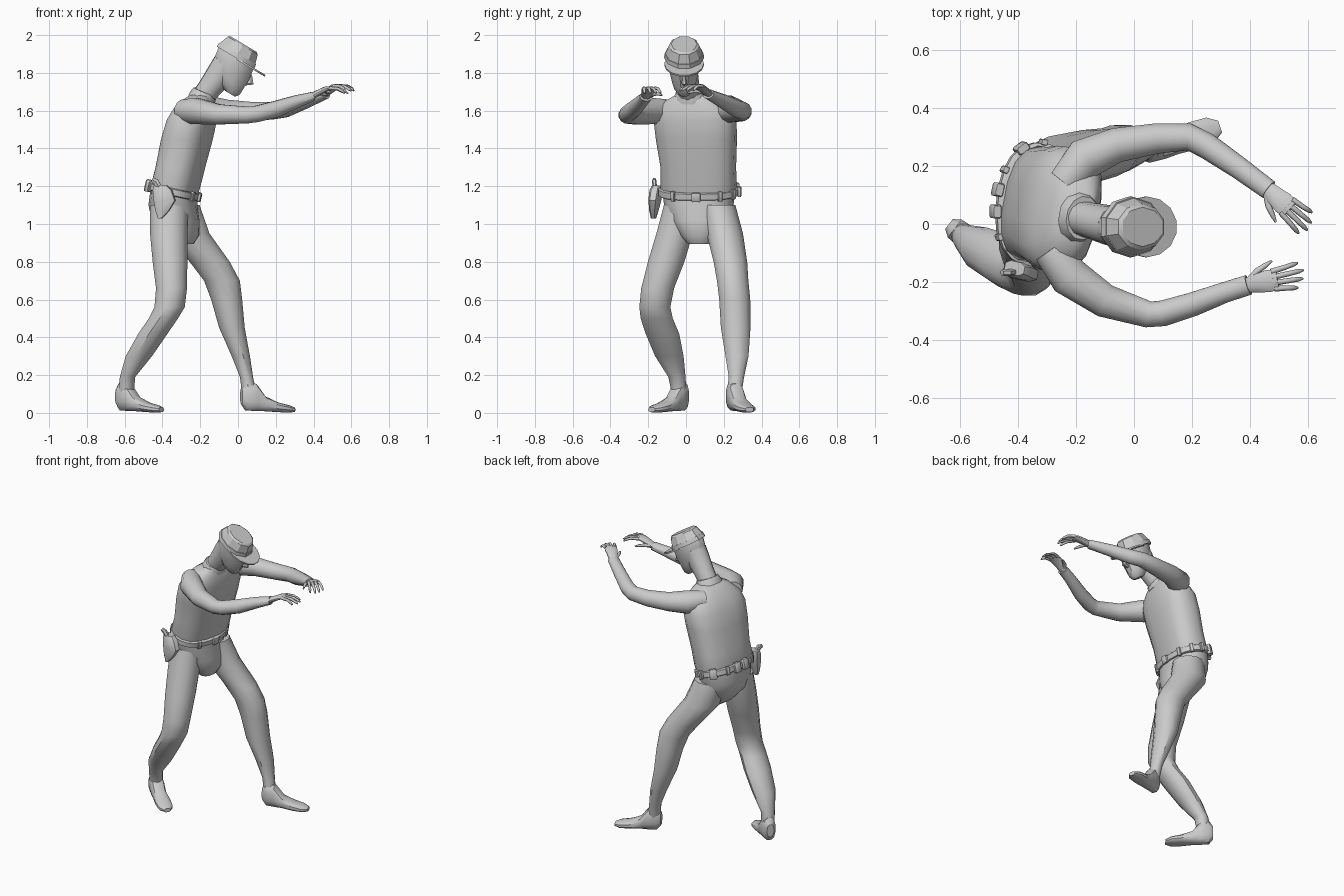
import bpy, bmesh, math
from mathutils import Vector, Matrix

Z = Vector((0, 0, 1))
X = Vector((1, 0, 0))


def loft(name, rings, n=12, p=2.0, mat=None, angle=35):
    """Skin rings of (centre, half-axis u, half-axis v) into a closed solid."""
    bm = bmesh.new()
    loops = []
    for c, u, v in rings:
        loop = []
        for i in range(n):
            t = 2 * math.pi * (i + 0.5) / n
            ct, st = math.cos(t), math.sin(t)
            cu = math.copysign(abs(ct) ** (2 / p), ct)
            sv = math.copysign(abs(st) ** (2 / p), st)
            loop.append(bm.verts.new(c + u * cu + v * sv))
        loops.append(loop)
    for lo, hi in zip(loops, loops[1:]):
        for i in range(n):
            j = (i + 1) % n
            bm.faces.new((lo[i], lo[j], hi[j], hi[i]))
    bm.faces.new(loops[0])
    bm.faces.new(loops[-1])
    if mat:
        bm.transform(mat)
    bmesh.ops.recalc_face_normals(bm, faces=bm.faces)
    me = bpy.data.meshes.new(name)
    bm.to_mesh(me)
    bm.free()
    me.shade_smooth()
    me.set_sharp_from_angle(angle=math.radians(angle))
    ob = bpy.data.objects.new(name, me)
    bpy.context.collection.objects.link(ob)
    return ob


def level(name, rows, yaw=0, **kw):
    """Horizontal rings: (z, x, y, half depth, half width)."""
    c, s = math.cos(math.radians(yaw)), math.sin(math.radians(yaw))
    return loft(name, [(Vector((x, y, z)), Vector((c, s, 0)) * a, Vector((-s, c, 0)) * b)
                       for z, x, y, a, b in rows], **kw)


def tube(name, rows, ref=Z, **kw):
    """Rings across a path: (x, y, z, half size along ref, half size across)."""
    pts = [Vector(r[:3]) for r in rows]
    rings = []
    for i, r in enumerate(rows):
        t = (pts[min(i + 1, len(pts) - 1)] - pts[max(i - 1, 0)]).normalized()
        v = t.cross(ref).normalized()
        rings.append((pts[i], v.cross(t) * r[3], v * r[4]))
    return loft(name, rings, **kw)


def place(x, y, z, yaw=0, pitch=0):
    return (Matrix.Translation((x, y, z)) @ Matrix.Rotation(math.radians(yaw), 4, 'Z')
            @ Matrix.Rotation(math.radians(pitch), 4, 'Y'))


# torso and pelvis
level("shirt", [(1.16, -.335, .067, .118, .195), (1.19, -.333, .067, .125, .203),
                (1.30, -.305, .065, .125, .200), (1.45, -.270, .055, .130, .215),
                (1.55, -.245, .048, .125, .220), (1.61, -.228, .042, .105, .200),
                (1.655, -.210, .035, .080, .140), (1.685, -.195, .025, .055, .075)],
      yaw=-11, n=16, p=2.6)
level("trouser_seat", [(.895, -.275, .07, .04, .06), (.94, -.295, .07, .09, .10),
                       (1.02, -.33, .07, .125, .155), (1.10, -.345, .068, .128, .185),
                       (1.18, -.34, .067, .122, .195)], yaw=-6, n=16, p=2.2)

# legs
level("rear_leg", [(1.10, -.365, -.03, .105, .09), (.95, -.367, -.06, .102, .10),
                   (.80, -.36, -.105, .095, .10), (.66, -.352, -.15, .085, .09),
                   (.56, -.362, -.165, .083, .085), (.50, -.395, -.155, .080, .088),
                   (.42, -.45, -.125, .080, .092), (.30, -.525, -.088, .072, .078),
                   (.19, -.585, -.048, .042, .047), (.10, -.592, -.036, .042, .040)])
level("front_leg", [(1.10, -.30, .165, .10, .10), (.95, -.265, .205, .118, .10),
                    (.80, -.15, .235, .110, .092), (.70, -.085, .247, .098, .086),
                    (.60, -.06, .258, .085, .085), (.45, -.032, .263, .070, .081),
                    (.30, .015, .270, .050, .063), (.19, .045, .267, .036, .042),
                    (.10, .06, .255, .040, .040)])

# feet
FOOT = [(0, .045, .13, .022), (.025, .012, .165, .040), (.08, .008, .155, .045),
        (.13, .008, .088, .044), (.20, .004, .056, .050), (.26, .001, .042, .046),
        (.295, .004, .030, .022)]
for name, x, y, yaw in (("rear_foot", -.638, .0, -38), ("front_foot", .018, .24, 19)):
    loft(name, [(Vector((s, 0, (lo + hi) / 2)), Z * (hi - lo) / 2, Vector((0, w, 0)))
                for s, lo, hi, w in FOOT], p=2.6, mat=place(x, y, 0, yaw))

# arms
tube("right_arm", [(-.29, -.09, 1.60, .06, .06), (-.225, -.18, 1.598, .072, .072),
                   (-.10, -.265, 1.58, .055, .060), (.05, -.312, 1.577, .046, .047),
                   (.10, -.308, 1.583, .045, .046), (.20, -.278, 1.608, .045, .043),
                   (.31, -.237, 1.648, .035, .037), (.395, -.21, 1.675, .025, .036)])
tube("left_arm", [(-.24, .14, 1.61, .06, .06), (-.17, .225, 1.608, .074, .074),
                  (-.06, .272, 1.60, .060, .062), (.08, .295, 1.595, .052, .054),
                  (.19, .300, 1.60, .047, .048), (.25, .270, 1.61, .047, .046),
                  (.36, .195, 1.65, .038, .040), (.465, .118, 1.688, .026, .036)])

# hands: thumb side is +1 for the right hand and -1 for the left
for side, sgn, pos in (("right", 1, (.385, -.212, 1.672, 11)),
                       ("left", -1, (.455, .126, 1.685, -42))):
    m = place(*pos)
    tube(side + "_palm", [(0, 0, 0, .018, .026), (.04, 0, .022, .016, .033),
                          (.08, 0, .042, .014, .040), (.112, 0, .047, .009, .036)], mat=m)
    for k, length in enumerate((.085, .1, .093, .07)):
        y = sgn * (.03 - .02 * k)
        tube(f"{side}_finger_{k + 1}",
             [(.095, y, .047, .010, .010), (.105 + length * .5, y * 1.2, .044, .009, .009),
              (.105 + length * .85, y * 1.35, .030, .008, .008),
              (.105 + length, y * 1.4, .020, .004, .004)], n=6, mat=m, angle=65)
    tube(side + "_thumb", [(.015, sgn * .012, .005, .012, .014), (.05, sgn * .042, .018, .010, .011),
                           (.08, sgn * .055, .015, .009, .009), (.105, sgn * .066, .010, .004, .004)],
         n=6, mat=m, angle=65)

# neck and collar
tube("neck", [(-.205, .025, 1.65, .058, .06), (-.15, .012, 1.72, .064, .062),
              (-.09, -.003, 1.80, .075, .068), (-.06, -.008, 1.85, .075, .072)], ref=X)
level("collar", [(-.02, 0, 0, .074, .092), (.012, 0, 0, .068, .082), (.024, 0, 0, .062, .076)],
      mat=place(-.185, .022, 1.678, -10, 22))

# head and cap share a frame pitched forward
H = place(-.005, -.01, 1.875, 0, 31)
level("head", [(-.178, .062, 0, .034, .030), (-.155, .045, 0, .068, .052),
               (-.12, .022, 0, .092, .066), (-.065, .004, 0, .112, .079),
               (0, -.006, 0, .112, .087), (.03, -.008, 0, .105, .085)], mat=H)
tube("nose", [(.105, 0, -.035, .008, .008), (.130, 0, -.072, .018, .014),
              (.105, 0, -.092, .010, .012)], ref=X, n=6, mat=H)
level("cap_band", [(.0, -.01, 0, .122, .106), (.026, -.011, 0, .118, .103)], mat=H, n=10)
level("cap_crown", [(.026, -.011, 0, .114, .099), (.075, -.010, 0, .097, .080),
                    (.084, -.010, 0, .084, .068)], mat=H, n=10, angle=25)
level("cap_brim", [(-.006, .055, 0, .122, .105), (.004, .055, 0, .122, .105)], mat=H, n=14)

# belt with buckle and pouches, tilted down at the front
B = place(-.34, .067, 1.172, -6, 13)
level("belt", [(-.020, 0, 0, .131, .208), (-.016, 0, 0, .137, .214),
               (.016, 0, 0, .137, .214), (.020, 0, 0, .131, .208)], mat=B, n=20, p=2.3)


def pouch(name, deg, w, h, d):
    t = math.radians(deg)
    c = Vector((.14 * math.cos(t), .217 * math.sin(t), 0))
    face = math.degrees(math.atan2(math.sin(t) / .217, math.cos(t) / .14))
    m = B @ place(*c, face)
    level(name, [(-h, 0, 0, d * .8, w * .85), (-h * .8, 0, 0, d, w),
                 (h * .8, 0, 0, d, w), (h, 0, 0, d * .8, w * .85)], mat=m, n=8, p=5)


pouch("belt_buckle", 0, .024, .024, .010)
for i, deg in enumerate((35, -35, 62, 88, 150, 215)):
    pouch(f"belt_loop_{i + 1}", deg, .012, .026, .011)
for i, deg in enumerate((170, 190, 120)):
    pouch(f"belt_pouch_{i + 1}", deg, .024, .032, .016)

# holster on the right hip
level("holster", [(1.03, -.412, -.172, .012, .014), (1.07, -.40, -.170, .038, .022),
                  (1.125, -.388, -.165, .060, .030), (1.18, -.40, -.158, .052, .032),
                  (1.205, -.412, -.152, .036, .024)], yaw=-12, n=8, p=3)
tube("holster_grip", [(-.415, -.165, 1.19, .016, .012), (-.435, -.168, 1.225, .018, .012),
                      (-.455, -.168, 1.235, .012, .010)], ref=X, n=6)
